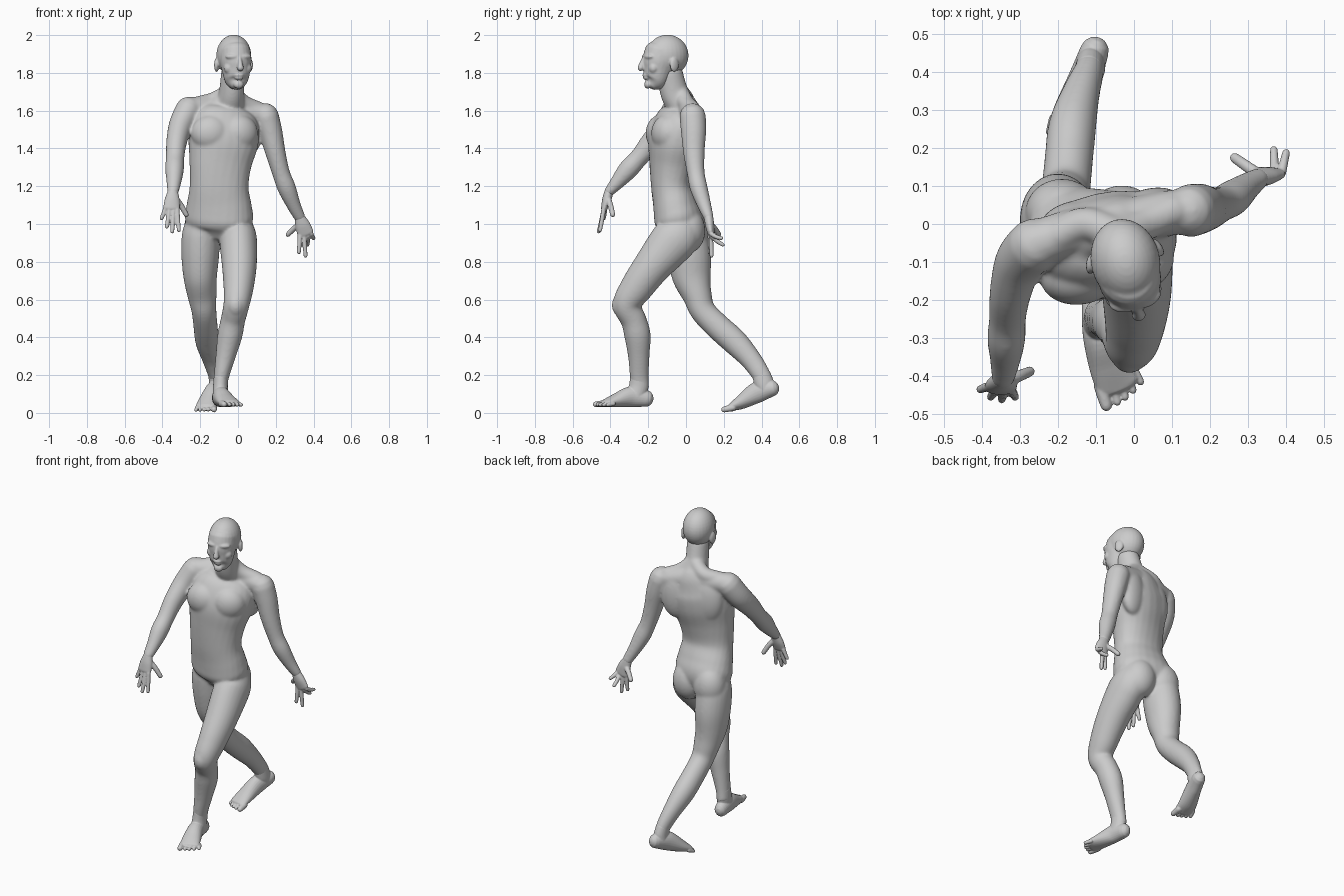
import bpy, bmesh, math
from mathutils import Vector, Matrix

bm = bmesh.new()
IDENT = Matrix.Identity(4)


def spline(pts, steps=6):
    """Catmull-Rom through tuples of any length."""
    out = []
    for i in range(len(pts) - 1):
        p0, p1, p2 = pts[max(i - 1, 0)], pts[i], pts[i + 1]
        p3 = pts[min(i + 2, len(pts) - 1)]
        for s in range(steps):
            t = s / steps
            out.append([0.5 * (2 * b + (c - a) * t + (2 * a - 5 * b + 4 * c - d) * t * t
                               + (3 * b - a - 3 * c + d) * t ** 3)
                        for a, b, c, d in zip(p0, p1, p2, p3)])
    out.append(list(pts[-1]))
    return out


def tube(pts, yaw=0, cap=1.0, power=2.0, mat=IDENT, sides=24):
    """Loft of ellipses: points are (x, y, z, half width, half depth[, yaw])."""
    pts = spline([p if len(p) == 6 else (*p, yaw) for p in pts])
    cs = [Vector(p[:3]) for p in pts]
    rings = []
    for i, p in enumerate(pts):
        t = (cs[min(i + 1, len(cs) - 1)] - cs[max(i - 1, 0)]).normalized()
        rings.append((cs[i], t, p[3], p[4], p[5]))
    first, last = rings[0], rings[-1]
    for k in (30, 60, 85):  # rounded ends
        a = math.radians(k)
        for end, sign in ((first, -1), (last, 1)):
            c, t, w, d, y = end
            r = (c + t * sign * cap * min(w, d) * math.sin(a), t, w * math.cos(a), d * math.cos(a), y)
            rings.insert(0, r) if sign < 0 else rings.append(r)
    loops = []
    for c, t, w, d, y in rings:
        axis = Vector((math.cos(math.radians(y)), math.sin(math.radians(y)), 0))
        s = (axis - t * t.dot(axis)).normalized()
        n = t.cross(s)
        loop = []
        for k in range(sides):
            a = 2 * math.pi * k / sides
            ca, sa = math.cos(a), math.sin(a)
            u = math.copysign(abs(ca) ** (2 / power), ca)
            v = math.copysign(abs(sa) ** (2 / power), sa)
            loop.append(bm.verts.new(mat @ (c + s * u * w + n * v * d)))
        loops.append(loop)
    for a, b in zip(loops, loops[1:]):
        for k in range(sides):
            j = (k + 1) % sides
            bm.faces.new((a[k], a[j], b[j], b[k]))
    bm.faces.new(loops[0][::-1])
    bm.faces.new(loops[-1])


def ball(c, r, yaw=0, mat=IDENT):
    m = mat @ Matrix.Translation(c) @ Matrix.Rotation(math.radians(yaw), 4, 'Z') @ Matrix.Diagonal((*r, 1))
    bmesh.ops.create_uvsphere(bm, u_segments=28, v_segments=18, radius=1, matrix=m)


def digit(a, b, r, bend=(0, 0, 0)):
    a, b = Vector(a), Vector(b)
    m = (a + b) / 2 + Vector(bend)
    tube([(*a, r, r), (*m, r * 0.95, r * 0.95), (*b, r * 0.85, r * 0.85)], sides=12)


def finish(name, voxel, smooth):
    """Fuse the shells gathered so far into one smooth skin."""
    global bm
    bmesh.ops.recalc_face_normals(bm, faces=bm.faces)
    mesh = bpy.data.meshes.new(name)
    bm.to_mesh(mesh)
    bm.free()
    bm = bmesh.new()
    ob = bpy.data.objects.new(name, mesh)
    bpy.context.collection.objects.link(ob)
    fuse = ob.modifiers.new("fuse", 'REMESH')
    fuse.mode, fuse.voxel_size, fuse.use_smooth_shade = 'VOXEL', voxel, True
    soft = ob.modifiers.new("soften", 'SMOOTH')
    soft.factor, soft.iterations = .5, smooth


# torso, hips turned one way and chest the other
tube([(-.105, -.03, .93, .085, .075, -10), (-.10, -.03, .975, .155, .115, -10),
      (-.10, -.037, 1.03, .182, .13, -9), (-.10, -.055, 1.10, .173, .12, -5),
      (-.10, -.078, 1.20, .156, .107, 2), (-.093, -.075, 1.32, .166, .118, 9),
      (-.078, -.06, 1.44, .188, .135, 13), (-.068, -.035, 1.54, .18, .122, 15),
      (-.06, -.015, 1.61, .13, .085, 15), (-.05, -.02, 1.66, .08, .062, 15)], cap=.3, power=2.2)
# shoulder girdle and neck slopes
tube([(-.25, -.05, 1.612, .062, .062), (-.16, -.02, 1.612, .06, .062), (-.05, 0, 1.61, .06, .07),
      (.07, .025, 1.59, .06, .06), (.145, .035, 1.575, .06, .06)], yaw=105)
for x, y, z in ((-.20, -.03, 1.635), (.105, .035, 1.605)):
    tube([(-.035, -.035, 1.705, .045, .045), ((x - .05) / 2, .0, (z + 1.675) / 2, .045, .045),
          (x, y, z, .045, .045)], yaw=105)
# pectorals, shoulder blades and glutes
ball((-.143, -.135, 1.48), (.105, .078, .098), 8)
ball((.008, -.103, 1.48), (.10, .078, .098), 20)
ball((-.15, .0, 1.50), (.10, .062, .15), 10)
ball((.04, .035, 1.50), (.095, .058, .15), 16)
ball((-.187, .027, .975), (.1, .092, .125), -10)
ball((-.03, .01, .965), (.098, .092, .12), -10)
# neck
tube([(-.045, -.02, 1.62, .085, .077), (-.035, -.06, 1.69, .067, .075), (-.025, -.087, 1.80, .064, .07)], yaw=12)

# arms: right reaches forward, left swings back
tube([(-.262, -.055, 1.605, .07, .072), (-.302, -.10, 1.525, .064, .069), (-.325, -.18, 1.435, .055, .06),
      (-.333, -.25, 1.35, .049, .05), (-.336, -.305, 1.29, .05, .053), (-.339, -.36, 1.225, .04, .04),
      (-.345, -.408, 1.17, .031, .027)])
tube([(.148, .035, 1.572, .068, .07), (.172, .04, 1.49, .063, .067), (.198, .042, 1.38, .054, .057),
      (.228, .052, 1.27, .047, .047), (.258, .068, 1.19, .049, .047), (.295, .097, 1.10, .038, .037),
      (.327, .12, 1.035, .031, .027)])

# legs: left steps forward, right trails behind
tube([(-.012, -.03, 1.0, .085, .1), (.0, -.045, .94, .096, .12), (.003, -.09, .885, .099, .119),
      (.007, -.18, .775, .092, .1), (.003, -.26, .665, .08, .088), (-.008, -.312, .575, .069, .074),
      (-.027, -.277, .49, .065, .068), (-.043, -.257, .41, .066, .07), (-.066, -.25, .30, .053, .057),
      (-.088, -.247, .19, .04, .05), (-.095, -.24, .13, .037, .046)], cap=.5)
tube([(-.185, -.015, 1.0, .09, .1), (-.197, .0, .94, .1, .112), (-.2, .017, .83, .1, .115),
      (-.2, .03, .72, .089, .103), (-.19, .06, .62, .077, .078), (-.18, .09, .54, .066, .068),
      (-.172, .165, .46, .064, .069), (-.162, .257, .377, .063, .069), (-.14, .34, .287, .05, .057),
      (-.12, .395, .207, .04, .05), (-.116, .41, .17, .037, .046)], cap=.5)
# kneecaps
ball((-.012, -.338, .57), (.05, .055, .065))
ball((-.178, .065, .56), (.048, .05, .06))
finish("body", .0065, 20)

# head, built in its own turned frame
head = Matrix.Translation((-.02, -.108, 1.86)) @ Matrix.Rotation(math.radians(14), 4, 'Z')
ball((0, .01, .032), (.091, .113, .110), mat=head)
tube([(0, -.075, -.126, .038, .032), (0, -.055, -.1, .062, .062), (0, -.042, -.045, .075, .08),
      (0, -.034, .005, .083, .09), (0, -.02, .06, .08, .088)], cap=.5, mat=head)
tube([(0, -.114, .018, .01, .014), (0, -.127, -.01, .013, .016), (0, -.136, -.034, .019, .017)], mat=head, sides=12)
ball((0, -.11, -.072), (.027, .016, .009), mat=head)
ball((0, -.107, -.087), (.024, .016, .01), mat=head)
ball((0, -.098, -.122), (.027, .018, .022), mat=head)
for s in (-1, 1):
    ball((s * .036, -.1, .026), (.036, .02, .014), s * 18, head)
    ball((s * .046, -.078, -.035), (.03, .026, .03), mat=head)
    ball((s * .09, .025, -.018), (.013, .027, .038), s * 20, head)
# throat inside the neck
tube([(0, .015, -.09, .045, .045), (0, .01, -.03, .055, .06)], mat=head)
finish("head", .005, 7)

# hands: wrist, palm end, thumb base and tip, then four knuckle/tip pairs
hands = [
    ((-.345, -.408, 1.17), (-.352, -.432, 1.085), (-.33, -.412, 1.135), (-.274, -.388, 1.05),
     [((-.322, -.436, 1.075), (-.313, -.455, .967)), ((-.342, -.437, 1.07), (-.348, -.462, .96)),
      ((-.364, -.435, 1.075), (-.377, -.455, .985)), ((-.384, -.428, 1.085), (-.405, -.435, 1.03))]),
    ((.327, .12, 1.035), (.358, .132, .95), (.335, .125, 1.0), (.265, .174, .945),
     [((.328, .13, .94), (.322, .125, .85)), ((.35, .132, .935), (.358, .135, .832)),
      ((.37, .134, .937), (.368, .195, .89)), ((.388, .134, .947), (.4, .187, .925))])]
for wrist, palm, t0, t1, fingers in hands:
    mid = (Vector(wrist) + Vector(palm)) / 2
    tube([(*wrist, .028, .024), (*mid, .04, .024), (*palm, .044, .018)])
    digit(t0, t1, .016, (0, 0, .006))
    for a, b in fingers:
        digit(a, b, .0125, (0, 0, -.004))
finish("hands", .004, 4)

# feet: heel, instep, ball, toe root, and the ankle stub
tube([(-.1, -.21, .076, .038, .044), (-.09, -.29, .085, .045, .055), (-.065, -.37, .066, .054, .037),
      (-.043, -.425, .052, .058, .021)], yaw=14)
tube([(-.09, -.248, .19, .038, .048), (-.093, -.25, .14, .039, .052), (-.093, -.265, .09, .041, .05)])
tube([(-.104, .455, .13, .038, .043), (-.13, .38, .11, .044, .056), (-.158, .295, .058, .054, .038),
      (-.17, .245, .032, .057, .022)], yaw=-14)
tube([(-.119, .398, .205, .038, .048), (-.115, .412, .16, .039, .052), (-.115, .42, .13, .04, .045)])
toe_rows = [((-.088, -.425, .05), (-.073, -.477, .045), (.0, -.385, .048), (.017, -.415, .043)),
            ((-.128, .248, .028), (-.127, .202, .018), (-.212, .278, .032), (-.222, .242, .016))]
for side, (a0, a1, b0, b1) in enumerate(toe_rows):
    for i in range(5):
        f = (0, .32, .55, .78, 1)[i]
        out = Vector((0, -.05 * f * (1 - f), 0))
        digit(Vector(a0).lerp(Vector(b0), f), Vector(a1).lerp(Vector(b1), f) + out,
              (.0185, .0125, .012, .012, .012)[i])
finish("feet", .0035, 3)
